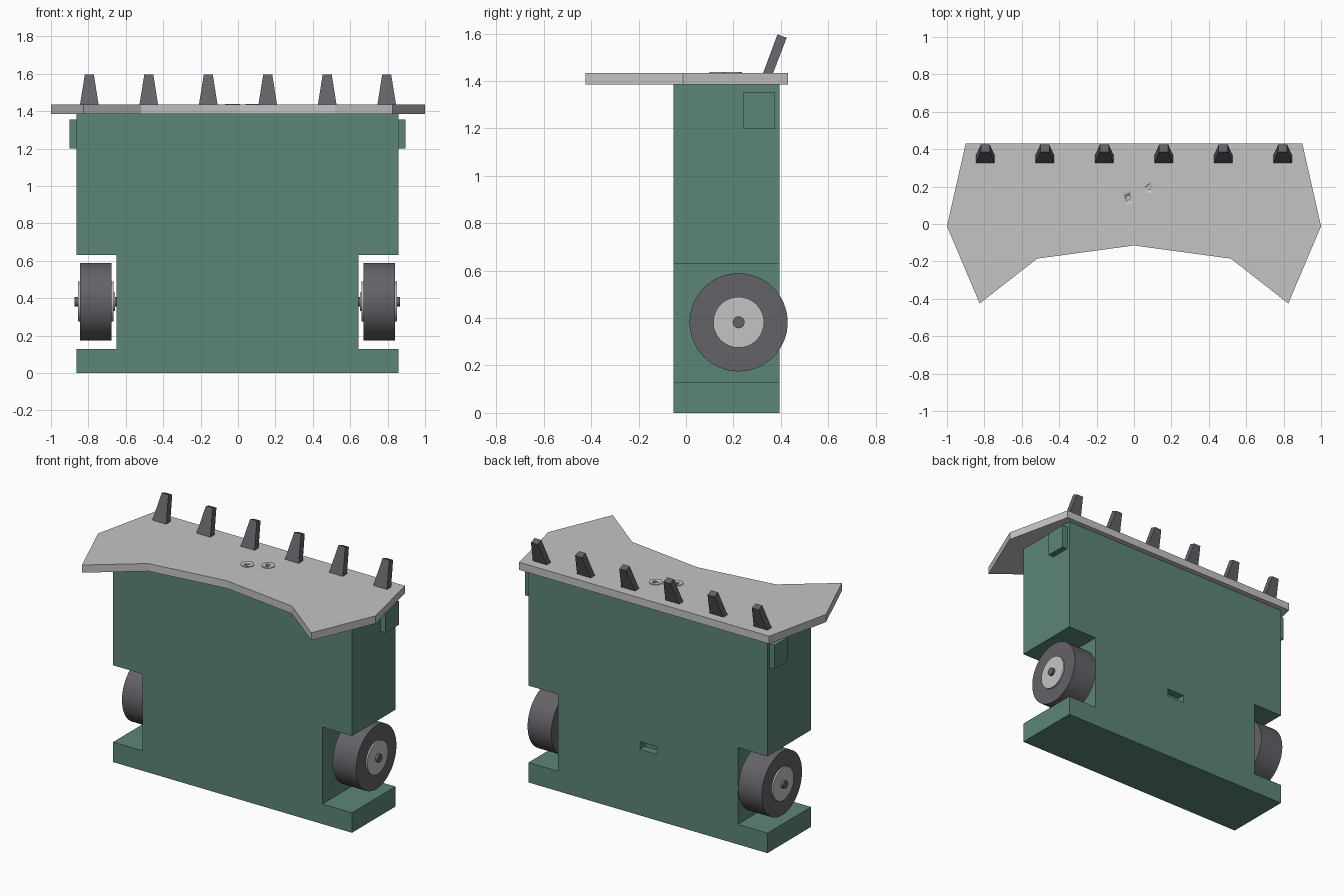
import bpy, bmesh, math
from mathutils import Matrix, Vector

if "Cube" in bpy.data.objects:
    bpy.data.objects.remove(bpy.data.objects["Cube"], do_unlink=True)


def material(name, rgb):
    mat = bpy.data.materials.new(name)
    mat.use_nodes = True
    mat.diffuse_color = (*rgb, 1)
    mat.node_tree.nodes["Principled BSDF"].inputs["Base Color"].default_value = (*rgb, 1)
    return mat


GREEN = material("muted green", (0.107, 0.24, 0.18))
LIGHT = material("light grey", (0.55, 0.55, 0.56))
DARK = material("dark grey", (0.127, 0.122, 0.138))
SHIFT = -0.003  # the body sits a hair off the deck's centre line


def finish(name, bm, mat, smooth=False):
    bmesh.ops.recalc_face_normals(bm, faces=bm.faces[:])
    mesh = bpy.data.meshes.new(name)
    bm.to_mesh(mesh)
    bm.free()
    mesh.materials.append(mat)
    obj = bpy.data.objects.new(name, mesh)
    bpy.context.collection.objects.link(obj)
    if smooth:
        bpy.ops.object.select_all(action="DESELECT")
        bpy.context.view_layer.objects.active = obj
        obj.select_set(True)
        bpy.ops.object.shade_smooth_by_angle(angle=math.radians(35))
    return obj


def prism(name, points, depth, mat):
    """Extrude a closed outline of 3D points along a vector."""
    bm = bmesh.new()
    face = bm.faces.new([bm.verts.new(p) for p in points])
    ext = bmesh.ops.extrude_face_region(bm, geom=[face])
    verts = [v for v in ext["geom"] if isinstance(v, bmesh.types.BMVert)]
    bmesh.ops.translate(bm, vec=Vector(depth), verts=verts)
    return finish(name, bm, mat)


def box(name, lo, hi, mat):
    (x0, y0, z0), (x1, y1, z1) = lo, hi
    base = [(x0, y0, z0), (x1, y0, z0), (x1, y1, z0), (x0, y1, z0)]
    return prism(name, base, (0, 0, z1 - z0), mat)


def cylinder(name, radius, centre, length, mat, axis="X", sides=64):
    bm = bmesh.new()
    bmesh.ops.create_cone(bm, cap_ends=True, segments=sides, radius1=radius,
                          radius2=radius, depth=length)
    turn = Matrix.Rotation(math.pi / 2, 4, "Y") if axis == "X" else Matrix()
    bmesh.ops.transform(bm, matrix=Matrix.Translation(centre) @ turn, verts=bm.verts[:])
    return finish(name, bm, mat, True)


def cut(obj, cutter):
    cutter.hide_render = True
    cutter.hide_set(True)
    mod = obj.modifiers.new("cut", "BOOLEAN")
    mod.operation, mod.solver, mod.object = "DIFFERENCE", "EXACT", cutter
    bpy.context.view_layer.objects.active = obj
    bpy.ops.object.modifier_apply(modifier=mod.name)
    bpy.data.objects.remove(cutter, do_unlink=True)


# Body with a wheel notch on each side and a small slot in the back
half = [(0.86, 0), (0.86, 0.13), (0.647, 0.13), (0.647, 0.63), (0.86, 0.63), (0.86, 1.385)]
outline = half + [(-x, z) for x, z in reversed(half)]
body = prism("body", [(x + SHIFT, -0.052, z) for x, z in outline], (0, 0.447, 0), GREEN)
cut(body, box("slot_cutter", (-0.07, 0.345, 0.43), (0.055, 0.45, 0.48), GREEN))

# Deck plate with a swept front edge
edge = [(0.9, 0.43), (1, -0.012), (0.825, -0.425), (0.518, -0.185)]
deck_outline = edge + [(0, -0.115)] + [(-x, y) for x, y in reversed(edge)]
prism("deck", [(x, y, 1.385) for x, y in deck_outline], (0, 0, 0.05), LIGHT)

# Row of tapered teeth leaning back
for i in range(6):
    x = -0.795 + i * 0.318
    bm = bmesh.new()
    rings = []
    for w, y0, z0, y1, z1 in [(0.05, 0.325, 1.433, 0.367, 1.433),
                              (0.024, 0.386, 1.597, 0.425, 1.583)]:
        rings.append([bm.verts.new(p) for p in [(x - w, y0, z0), (x + w, y0, z0),
                                                (x + w, y1, z1), (x - w, y1, z1)]])
    for ring in rings:
        bm.faces.new(ring)
    for a in range(4):
        b = (a + 1) % 4
        bm.faces.new([rings[0][a], rings[0][b], rings[1][b], rings[1][a]])
    finish(f"tooth_{i + 1}", bm, DARK)

# Small round buttons on the deck
for i, (x, y) in enumerate([(-0.03, 0.14), (0.08, 0.197)]):
    button = cylinder(f"button_{i + 1}", 0.04, (x, y, 1.436), 0.006, LIGHT, "Z", 32)
    cut(button, cylinder("button_cutter", 0.013, (x, y, 1.436), 0.05, LIGHT, "Z", 16))

# Side tabs and wheels
for side, s in [("left", 1), ("right", -1)]:
    x0, x1 = sorted((s * 0.85 + SHIFT, s * 0.898 + SHIFT))
    box(f"{side}_tab", (x0, 0.24, 1.2), (x1, 0.375, 1.355), GREEN)
    for part, radius, inner, outer, mat in [
            ("tyre", 0.207, 0.673, 0.843, DARK),
            ("hub", 0.107, 0.663, 0.853, LIGHT),
            ("collar", 0.05, 0.655, 0.67, LIGHT),
            ("axle", 0.025, 0.645, 0.87, DARK)]:
        centre = (s * (inner + outer) / 2 + SHIFT, 0.222, 0.382)
        cylinder(f"{side}_{part}", radius, centre, outer - inner, mat)
